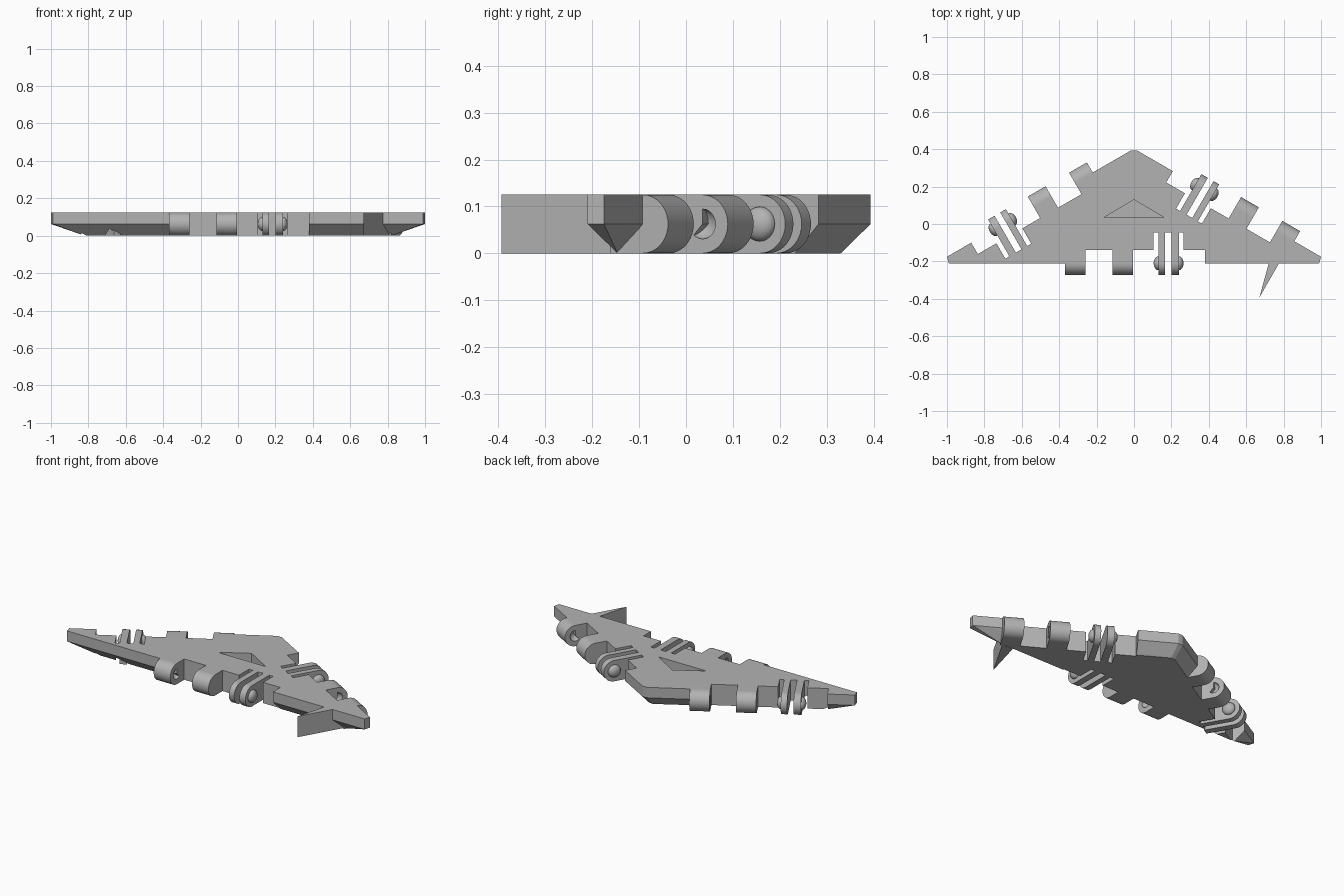
import bpy, bmesh, math
from mathutils import Matrix, Vector

cube = bpy.data.objects.get("Cube")
if cube:
    bpy.data.objects.remove(cube, do_unlink=True)

H = 0.125          # plate thickness
R = H / 2          # knuckle radius

grey = bpy.data.materials.new("plain_grey")
grey.use_nodes = True
grey.diffuse_color = (0.45, 0.45, 0.45, 1)
grey.node_tree.nodes["Principled BSDF"].inputs["Base Color"].default_value = (0.45, 0.45, 0.45, 1)


def finish(name, bm, matrix=None):
    bmesh.ops.recalc_face_normals(bm, faces=bm.faces[:])
    mesh = bpy.data.meshes.new(name)
    bm.to_mesh(mesh)
    bm.free()
    if matrix:
        mesh.transform(matrix)
    mesh.materials.append(grey)
    obj = bpy.data.objects.new(name, mesh)
    bpy.context.collection.objects.link(obj)
    return obj


def prism(name, points, direction, matrix=None):
    """Extrude a flat outline along a direction."""
    bm = bmesh.new()
    face = bm.faces.new([bm.verts.new(p) for p in points])
    new = bmesh.ops.extrude_face_region(bm, geom=[face])["geom"]
    verts = [g for g in new if isinstance(g, bmesh.types.BMVert)]
    bmesh.ops.translate(bm, verts=verts, vec=direction)
    return finish(name, bm, matrix)


def ball(name, u, depth, radius, matrix):
    """Flattened sphere centred on the hinge axis."""
    bm = bmesh.new()
    squash = Matrix.Translation((u, 0, R)) @ Matrix.Diagonal((depth, radius, radius, 1))
    turn = Matrix.Rotation(math.pi / 2, 4, "Y")
    bmesh.ops.create_uvsphere(bm, u_segments=24, v_segments=14, radius=1, matrix=squash @ turn)
    return finish(name, bm, matrix)


def smooth(obj):
    bpy.ops.object.select_all(action="DESELECT")
    obj.select_set(True)
    bpy.context.view_layer.objects.active = obj
    bpy.ops.object.shade_smooth_by_angle(angle=math.radians(30))


def cut(target, cutter):
    mod = target.modifiers.new("cut", "BOOLEAN")
    mod.operation = "DIFFERENCE"
    mod.solver = "EXACT"
    mod.object = cutter
    bpy.context.view_layer.objects.active = target
    bpy.ops.object.modifier_apply(modifier=mod.name)
    bpy.data.objects.remove(cutter, do_unlink=True)


def slot(target, u0, u1, depth, matrix):
    outline = [(u0, -0.1, -0.1), (u1, -0.1, -0.1), (u1, depth, -0.1), (u0, depth, -0.1)]
    cut(target, prism("slot_cutter", outline, (0, 0, 0.4), matrix))


def knuckle(name, u0, u1, depth, matrix):
    """Round-nosed hinge leaf reaching back into the plate."""
    nose = [(u0, -R * math.sin(a), R - R * math.cos(a))
            for a in (math.pi * i / 20 for i in range(21))]
    return prism(name, nose + [(u0, depth, H), (u0, depth, 0)], (u1 - u0, 0, 0), matrix)


# Plate: triangular slab with a chamfered underside
half = [(0.99, -0.21), (1.0, -0.175), (0.015, 0.394)]
half_base = [(0.82, -0.146), (0.012, 0.33)]
bm = bmesh.new()
for side in (1, -1):
    for x, y in half:
        bm.verts.new((side * x, y, H))
        bm.verts.new((side * x, y, R))
    for x, y in half_base:
        bm.verts.new((side * x, y, 0))
bmesh.ops.convex_hull(bm, input=bm.verts[:])
bmesh.ops.dissolve_limit(bm, angle_limit=math.radians(1), verts=bm.verts[:], edges=bm.edges[:])
plate = finish("plate", bm)

# Triangular recess in the top
cut(plate, prism("recess_cutter", [(-0.16, 0.035, 0.065), (0.16, 0.035, 0.065), (0, 0.13, 0.065)],
                 (0, 0, 0.2)))

# Hinge edges: local x runs along the edge, local y points into the plate
c, s = math.cos(math.pi / 6), 0.5
edges = {
    "front": Matrix.Translation((0, -0.21, 0)),
    "left": Matrix.Translation((1 - 0.535 * c, -0.175 + 0.535 * s, 0)) @ Matrix.Rotation(math.radians(150), 4, "Z"),
    "right": Matrix.Translation((-1 + 0.53 * c, -0.175 + 0.53 * s, 0)) @ Matrix.Rotation(math.radians(-150), 4, "Z"),
}
notches = [(-0.26, -0.115), (-0.005, 0.11), (0.262, 0.38)]
slots = [(0.105, 0.13), (0.165, 0.2), (0.24, 0.265)]

for side, m in edges.items():
    for u0, u1 in notches:
        slot(plate, u0, u1, 0.07, m)
    for u0, u1 in slots:
        slot(plate, u0, u1, 0.165, m)
    # Wide knuckles with facing sockets
    for label, u0, u1, socket in (("outer", -0.37, -0.26, -0.26), ("inner", -0.115, -0.005, -0.115)):
        k = knuckle(f"{side}_{label}_knuckle", u0, u1, 0.08, m)
        cut(k, ball("socket_cutter", socket, 0.025, 0.032, m))
        smooth(k)
    # Thin spring leaves with snap bumps
    for label, u0, u1, face in (("first", 0.13, 0.165, 0.13), ("second", 0.2, 0.24, 0.24)):
        smooth(knuckle(f"{side}_{label}_leaf", u0, u1, 0.17, m))
        smooth(ball(f"{side}_{label}_bump", face, 0.025, 0.037, m))

# Spike on the front edge
prism("spike", [(0.67, -0.394, 0), (0.81, -0.15, 0), (0.737, -0.15, 0)], (0, 0, H))
